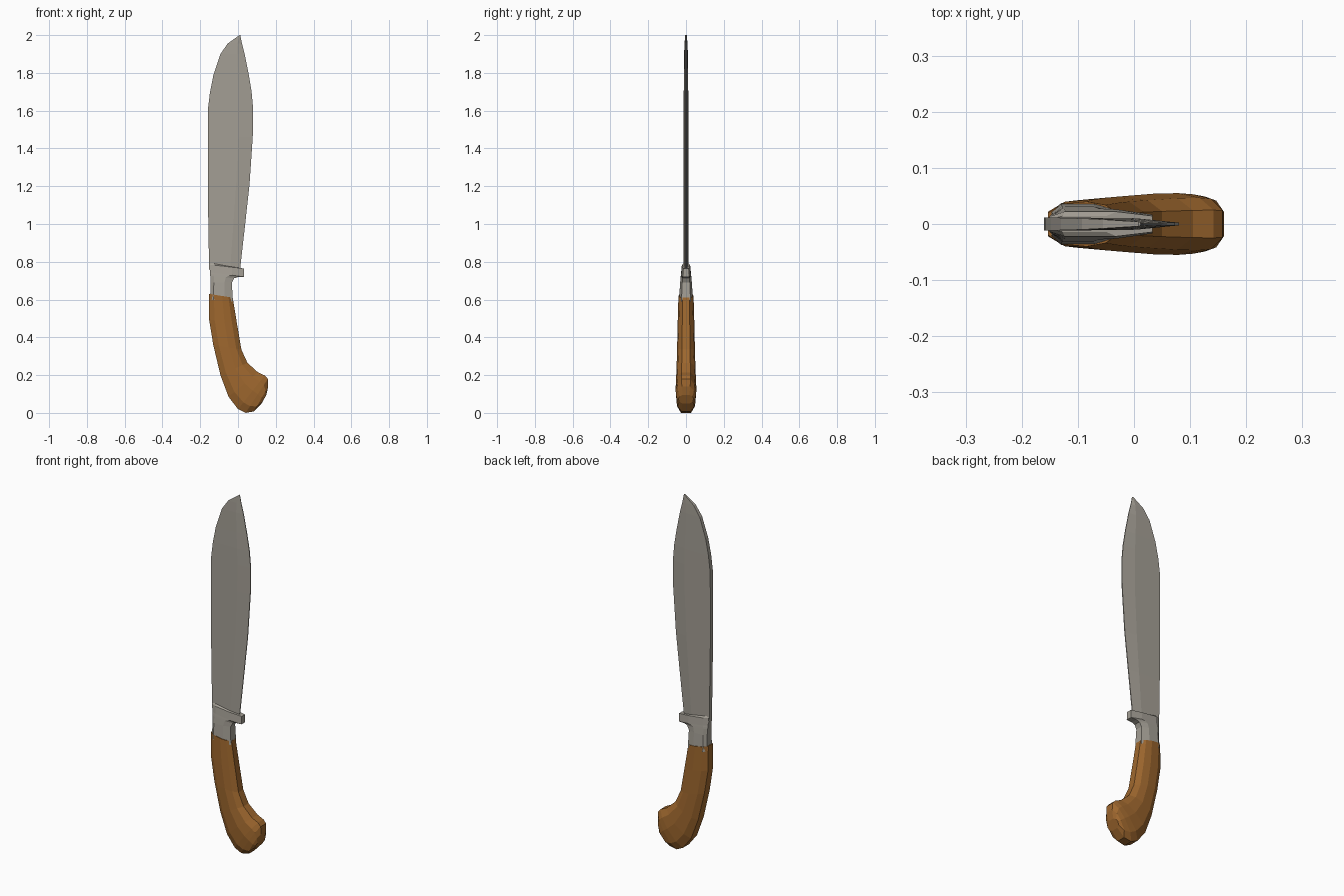
import bpy, bmesh


def material(name, rgb):
    m = bpy.data.materials.new(name)
    m.diffuse_color = (*rgb, 1)
    return m


steel = material("steel", (0.37, 0.345, 0.30))
wood = material("wood", (0.34, 0.135, 0.027))


def loft(name, stations, section, mat):
    """Skin rings. Each station is back x,z, front x,z and half thickness.
    The section lists (position from back to front, thickness factor)."""
    bm = bmesh.new()
    rings = []
    for bx, bz, fx, fz, h in stations:
        loop = [(t, w) for t, w in section] + [(t, -w) for t, w in reversed(section)]
        rings.append([bm.verts.new((bx + (fx - bx) * t, w * h, bz + (fz - bz) * t))
                      for t, w in loop])
    n = len(rings[0])
    for a, b in zip(rings, rings[1:]):
        for i in range(n):
            j = (i + 1) % n
            bm.faces.new((a[i], a[j], b[j], b[i]))
    bm.faces.new(rings[0])
    bm.faces.new(rings[-1])
    bmesh.ops.remove_doubles(bm, verts=bm.verts, dist=0.0005)
    bmesh.ops.recalc_face_normals(bm, faces=bm.faces)
    me = bpy.data.meshes.new(name)
    bm.to_mesh(me)
    bm.free()
    me.materials.append(mat)
    ob = bpy.data.objects.new(name, me)
    bpy.context.collection.objects.link(ob)
    return ob


# Blade: thick flat spine, bevel down to a thin cutting edge
loft("blade", [
    (-0.153, 0.76, 0.010, 0.75, 0.012),
    (-0.157, 1.00, 0.038, 1.00, 0.012),
    (-0.160, 1.21, 0.061, 1.21, 0.012),
    (-0.160, 1.46, 0.078, 1.46, 0.012),
    (-0.159, 1.61, 0.080, 1.61, 0.012),
    (-0.148, 1.70, 0.072, 1.70, 0.012),
    (-0.130, 1.79, 0.057, 1.79, 0.011),
    (-0.093, 1.90, 0.035, 1.90, 0.010),
    (-0.055, 1.955, 0.021, 1.955, 0.008),
    (0.008, 2.00, 0.012, 2.00, 0.004),
], [(0, 1), (0.68, 0.85), (1, 0.2)], steel)

# Bolster with a finger guard on the cutting side
loft("bolster_guard", [
    (-0.148, 0.60, -0.028, 0.59, 0.037),
    (-0.145, 0.69, -0.032, 0.69, 0.031),
    (-0.147, 0.725, -0.020, 0.713, 0.028),
    (-0.148, 0.735, 0.000, 0.719, 0.027),
    (-0.149, 0.745, 0.033, 0.720, 0.026),
    (-0.151, 0.785, 0.033, 0.764, 0.022),
    (-0.151, 0.795, 0.005, 0.766, 0.014),
], [(0, 0.6), (0.15, 1), (0.65, 1), (1, 0.65)], steel)

# Curved wooden grip ending in a hooked pommel
loft("handle", [
    (-0.153, 0.630, -0.028, 0.610, 0.040),
    (-0.153, 0.495, -0.005, 0.470, 0.044),
    (-0.131, 0.360, 0.018, 0.335, 0.047),
    (-0.093, 0.200, 0.050, 0.265, 0.050),
    (-0.050, 0.085, 0.105, 0.215, 0.054),
    (0.000, 0.020, 0.142, 0.198, 0.055),
    (0.040, 0.000, 0.158, 0.180, 0.053),
    (0.085, 0.008, 0.160, 0.140, 0.049),
    (0.125, 0.050, 0.150, 0.095, 0.040),
], [(0, 0.5), (0.2, 0.9), (0.55, 1), (0.82, 0.85), (1, 0.45)], wood)
